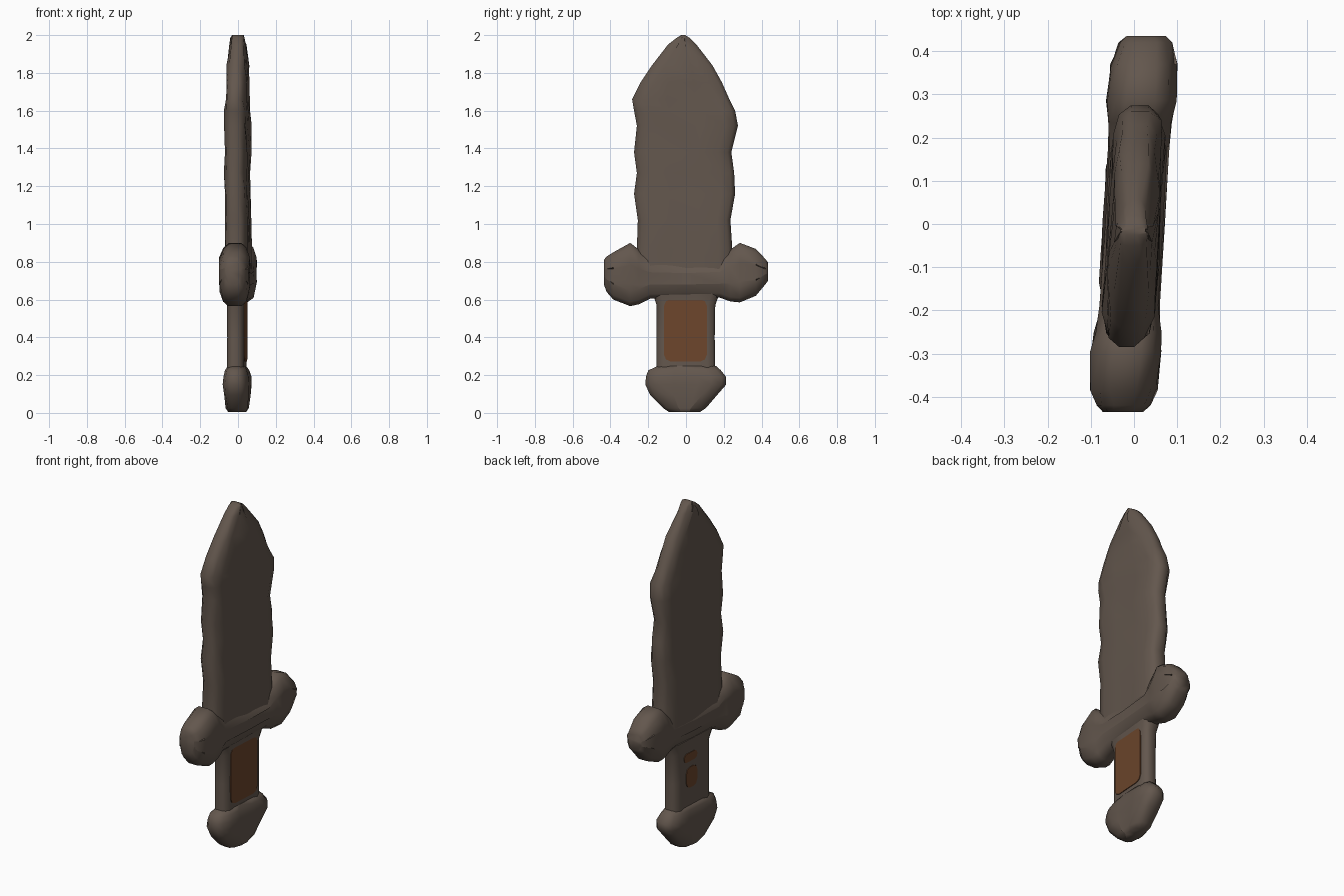
import bpy, bmesh, random, math

random.seed(4)
if "Cube" in bpy.data.objects:
    bpy.data.objects.remove(bpy.data.objects["Cube"])

SHEAR = 0.06  # slight twist of the whole weapon


def material(name, rgb):
    mat = bpy.data.materials.new(name)
    mat.use_nodes = True
    mat.diffuse_color = (*rgb, 1)
    mat.node_tree.nodes["Principled BSDF"].inputs["Base Color"].default_value = (*rgb, 1)
    return mat


stone = material("worn brown stone", (0.125, 0.095, 0.075))
leather = material("rust leather", (0.15, 0.06, 0.025))


def finish(name, bm, mat):
    for v in bm.verts:
        v.co.x += SHEAR * v.co.y
    bmesh.ops.recalc_face_normals(bm, faces=bm.faces)
    mesh = bpy.data.meshes.new(name)
    bm.to_mesh(mesh)
    bm.free()
    mesh.materials.append(mat)
    obj = bpy.data.objects.new(name, mesh)
    bpy.context.collection.objects.link(obj)
    bpy.ops.object.select_all(action="DESELECT")
    obj.select_set(True)
    bpy.context.view_layer.objects.active = obj
    bpy.ops.object.shade_smooth_by_angle(angle=math.radians(60))
    return obj


def section(low, high, t, soft):
    """Rounded slab section as (across, thickness) points."""
    c, h = (low + high) / 2, (high - low) / 2
    b = min(soft, h * 0.8)
    side = [(h, 0.4 * t), (h - 0.3 * b, 0.78 * t), (h - b, t), (0.3 * h, t)]
    half = side + [(-u, x) for u, x in reversed(side)]
    return [(c + u, x) for u, x in half] + [(c + u, -x) for u, x in reversed(half)]


def loft(name, stations, axis="z", soft=0.05, dent=0.0, shift=0.0):
    """Stations are (position, low edge, high edge, half thickness)."""
    bm = bmesh.new()
    rings = []
    for pos, low, high, t in stations:
        ring = []
        for u, x in section(low, high, t, soft):
            x += shift + random.uniform(-dent, dent)
            ring.append(bm.verts.new((x, u, pos) if axis == "z" else (x, pos, u)))
        rings.append(ring)
    for a, b in zip(rings, rings[1:]):
        for i in range(len(a)):
            j = (i + 1) % len(a)
            bm.faces.new((a[i], a[j], b[j], b[i]))
    bm.faces.new(rings[0])
    bm.faces.new(rings[-1])
    return finish(name, bm, stone)


def plate(name, x, y, z, half_w, half_h, corner):
    """Thin painted patch with cut corners."""
    bm = bmesh.new()
    w, h, c = half_w, half_h, corner
    outline = [(w, h - c), (w - 0.3 * c, h - 0.3 * c), (w - c, h)]
    outline += [(-u, v) for u, v in reversed(outline)]
    outline += [(-u, -v) for u, v in outline]
    face = bm.faces.new([bm.verts.new((x - 0.003, y + u, z + v)) for u, v in outline])
    top = bmesh.ops.extrude_face_region(bm, geom=[face])["geom"]
    for v in top:
        if isinstance(v, bmesh.types.BMVert):
            v.co.x += 0.006
    return finish(name, bm, leather)


# Chipped broad blade
loft("blade", [
    (0.72, -0.26, 0.245, 0.06), (0.87, -0.26, 0.245, 0.06),
    (1.02, -0.255, 0.235, 0.06), (1.16, -0.275, 0.26, 0.058),
    (1.27, -0.26, 0.255, 0.058), (1.38, -0.275, 0.24, 0.056),
    (1.52, -0.26, 0.275, 0.057), (1.6, -0.275, 0.26, 0.057),
    (1.66, -0.285, 0.23, 0.056), (1.75, -0.24, 0.19, 0.054),
    (1.84, -0.18, 0.14, 0.05), (1.95, -0.095, 0.055, 0.04),
    (1.985, -0.05, 0.02, 0.035), (2.0, -0.025, -0.005, 0.03),
], soft=0.07, dent=0.006)

# Crossguard with swollen ends
loft("guard", [
    (-0.435, 0.68, 0.81, 0.045), (-0.42, 0.64, 0.828, 0.062),
    (-0.385, 0.6, 0.85, 0.075), (-0.295, 0.565, 0.9, 0.08),
    (-0.25, 0.575, 0.865, 0.075), (-0.19, 0.605, 0.82, 0.068),
    (0.0, 0.61, 0.81, 0.07), (0.18, 0.61, 0.82, 0.068),
    (0.235, 0.59, 0.865, 0.075), (0.285, 0.585, 0.9, 0.08),
    (0.37, 0.62, 0.868, 0.075), (0.42, 0.68, 0.815, 0.06),
    (0.435, 0.7, 0.795, 0.045),
], axis="y", soft=0.08, dent=0.004)

# Grip
loft("grip", [
    (0.18, -0.155, 0.155, 0.045), (0.4, -0.155, 0.152, 0.044),
    (0.57, -0.155, 0.155, 0.045), (0.64, -0.18, 0.18, 0.055),
], soft=0.04, shift=-0.006)

# Heavy rounded pommel
loft("pommel", [
    (0.005, -0.09, 0.075, 0.045), (0.025, -0.12, 0.105, 0.058),
    (0.095, -0.19, 0.165, 0.064), (0.15, -0.215, 0.213, 0.068),
    (0.19, -0.212, 0.213, 0.066), (0.225, -0.2, 0.185, 0.058),
    (0.248, -0.15, 0.16, 0.044),
], soft=0.08, shift=-0.004, dent=0.002)

# Leather inlay, with worn remains on the other side
plate("grip_inlay", 0.04, -0.003, 0.437, 0.113, 0.165, 0.035)
plate("worn_patch_upper", -0.051, 0.03, 0.53, 0.055, 0.025, 0.02)
plate("worn_patch_lower", -0.051, 0.02, 0.41, 0.045, 0.06, 0.03)
